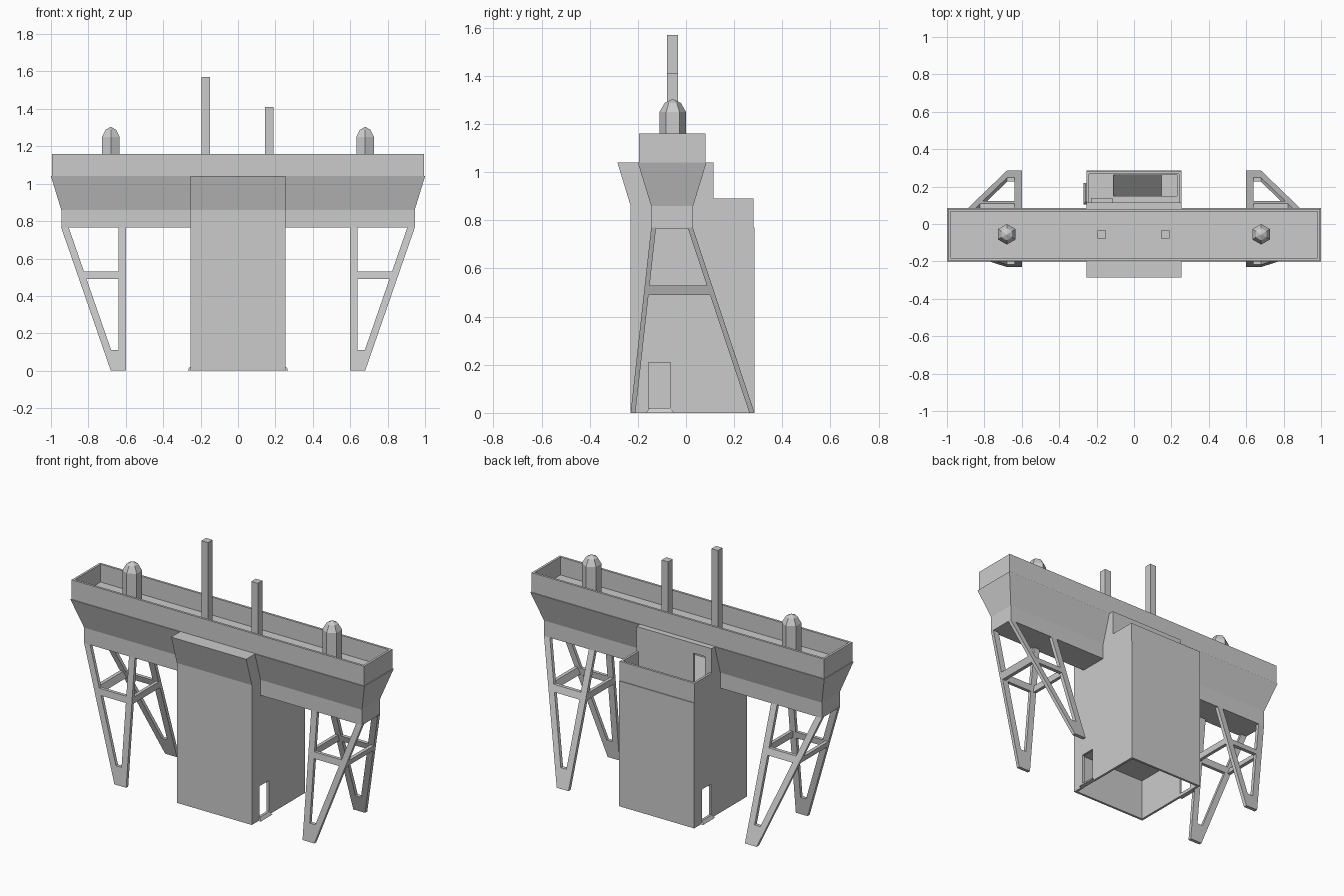
import bpy
import bmesh
from math import cos, sin, tau

cube = bpy.data.objects.get("Cube")
if cube:
    bpy.data.objects.remove(cube, do_unlink=True)

grey = bpy.data.materials.new("plain grey")
grey.use_nodes = True
COLOUR = (0.6, 0.6, 0.6, 1)
grey.diffuse_color = COLOUR
grey.node_tree.nodes["Principled BSDF"].inputs["Base Color"].default_value = COLOUR


def loft(name, rings):
    """Skin a stack of equal-sized rings and cap both ends."""
    bm = bmesh.new()
    loops = [[bm.verts.new(p) for p in ring] for ring in rings]
    n = len(loops[0])
    for low, high in zip(loops, loops[1:]):
        for i in range(n):
            j = (i + 1) % n
            bm.faces.new((low[i], low[j], high[j], high[i]))
    bm.faces.new(loops[0])
    bm.faces.new(loops[-1])
    bmesh.ops.remove_doubles(bm, verts=bm.verts, dist=1e-5)
    bmesh.ops.recalc_face_normals(bm, faces=bm.faces)
    mesh = bpy.data.meshes.new(name)
    bm.to_mesh(mesh)
    bm.free()
    mesh.materials.append(grey)
    obj = bpy.data.objects.new(name, mesh)
    bpy.context.collection.objects.link(obj)
    return obj


def rect(x0, x1, y0, y1, z):
    return [(x0, y0, z), (x1, y0, z), (x1, y1, z), (x0, y1, z)]


def box(name, x0, x1, y0, y1, z0, z1):
    return loft(name, [rect(x0, x1, y0, y1, z0), rect(x0, x1, y0, y1, z1)])


def cut(target, *bounds):
    cutter = box("cutter", *bounds)
    cutter.hide_render = True
    mod = target.modifiers.new("cut", 'BOOLEAN')
    mod.operation = 'DIFFERENCE'
    mod.solver = 'EXACT'
    mod.object = cutter
    bpy.context.view_layer.objects.active = target
    bpy.ops.object.modifier_apply(modifier=mod.name)
    bpy.data.objects.remove(cutter, do_unlink=True)


W = 0.255      # half width of the tower
T = 0.014      # thin wall
DECK = 0.77    # balcony floor height

# Flared bridge and its open tray
bridge = loft("bridge_body", [
    rect(-0.945, 0.945, -0.145, 0.03, 0.765),
    rect(-0.945, 0.945, -0.145, 0.03, 0.86),
    rect(-1, 1, -0.2, 0.085, 1.04)])
tray = box("bridge_tray", -0.995, 0.995, -0.195, 0.08, 1.035, 1.16)
cut(tray, -0.995 + T, 0.995 - T, -0.195 + T, 0.08 - T, 1.05, 1.3)

# Tower with a projecting front cab
profile = [(-0.23, 0), (-0.23, 0.86), (-0.285, 1.04), (0.115, 1.04),
           (0.115, DECK), (0.285, DECK), (0.285, 0)]
tower = loft("tower", [[(x, y, z) for y, z in profile] for x in (-W, W)])
cut(tower, -W + T, W - T, -0.23 + T, 0.285 - T, -0.1, 0.25)
for part in (tower, bridge):
    cut(part, -W + T, W - T, -0.23 + T, 0.1, 0.785, 1.025)
cut(tower, -0.21, -0.13, 0.05, 0.15, 0.785, 0.98)
cut(tower, -0.11, 0.23, 0.15, 0.262, 0.27, 0.9)

# Stair ramp in the stairwell
loft("stair_ramp", [[(-0.115, y, 0.265), (0.15, y, 0.265), (-0.115, y, DECK)]
                    for y in (0.145, 0.267)])

# Side doors, rotated half a turn from each other, with steps
for side, s in (("left", 1), ("right", -1)):
    def spin(x, y):
        return (x, y) if s > 0 else (-x, 0.055 - y)
    (xa, ya), (xb, yb) = spin(0.2, -0.155), spin(0.3, -0.065)
    cut(tower, min(xa, xb), max(xa, xb), min(ya, yb), max(ya, yb), -0.1, 0.21)
    rings = [rect(0.243, 0.27, -0.165, -0.05, 0),
             rect(0.243, 0.258, -0.153, -0.065, 0.02)]
    loft("door_step_" + side,
         [[(*spin(x, y), z) for x, y, z in ring] for ring in rings])

# Balcony parapet and threshold
box("balcony_back_wall", -W, W, 0.28 - T, 0.28, DECK, 0.89)
for side, s in (("left", 1), ("right", -1)):
    x0, x1 = sorted((s * W, s * (W - T)))
    box("balcony_wall_" + side, x0, x1, 0.11, 0.28 - T, DECK, 0.89)
box("balcony_step", -0.23, -0.115, 0.11, 0.14, DECK, 0.788)


# Trestle legs
def outer_x(z):
    return 0.68 + 0.265 * z / 0.765


def front_y(z):
    return -0.23 + 0.085 * z / 0.765


def back_y(z):
    return 0.285 - 0.255 * z / 0.765


def bar(name, s, xs, ys, z0, z1):
    """Sloped bar whose x and y limits depend on height."""
    loft(name, [rect(s * xs(z)[0], s * xs(z)[1], *ys(z), z) for z in (z0, z1)])


def post_x(z):
    return 0.6, 0.64


def brace_x(z):
    return outer_x(z) - 0.04, outer_x(z)


def front_plate(z):
    return front_y(z), front_y(z) + 0.02


def back_plate(z):
    return back_y(z) - 0.022, back_y(z)


def span_y(z):
    return front_y(z) + 0.01, back_y(z) - 0.01


for side, s in (("left", 1), ("right", -1)):
    for end, plate in (("front", front_plate), ("back", back_plate)):
        tag = end + "_" + side
        bar("leg_foot_" + tag, s, lambda z: (0.6, outer_x(z)), plate, 0, 0.11)
        bar("leg_post_" + tag, s, post_x, plate, 0.11, 0.77)
        bar("leg_brace_" + tag, s, brace_x, plate, 0.11, 0.77)
        bar("leg_crossbar_" + tag, s,
            lambda z: (0.62, outer_x(z) - 0.02), plate, 0.49, 0.53)
    bar("leg_inner_tie_" + side, s, lambda z: (0.6, 0.62), span_y, 0.49, 0.53)
    bar("leg_outer_tie_" + side, s,
        lambda z: (outer_x(z) - 0.022, outer_x(z)), span_y, 0.49, 0.53)

    # Six-sided domed posts on the tray
    loft("domed_post_" + side, [
        [(s * 0.68 + r * sin(i * tau / 6), -0.055 + r * cos(i * tau / 6), z)
         for i in range(6)]
        for r, z in ((0.055, 1.045), (0.055, 1.25), (0.033, 1.288), (0.004, 1.302))])

# Square masts
for name, x, top in (("tall_mast", -0.172, 1.57), ("short_mast", 0.167, 1.41)):
    box(name, x - 0.022, x + 0.022, -0.078, -0.034, 1.045, top)
